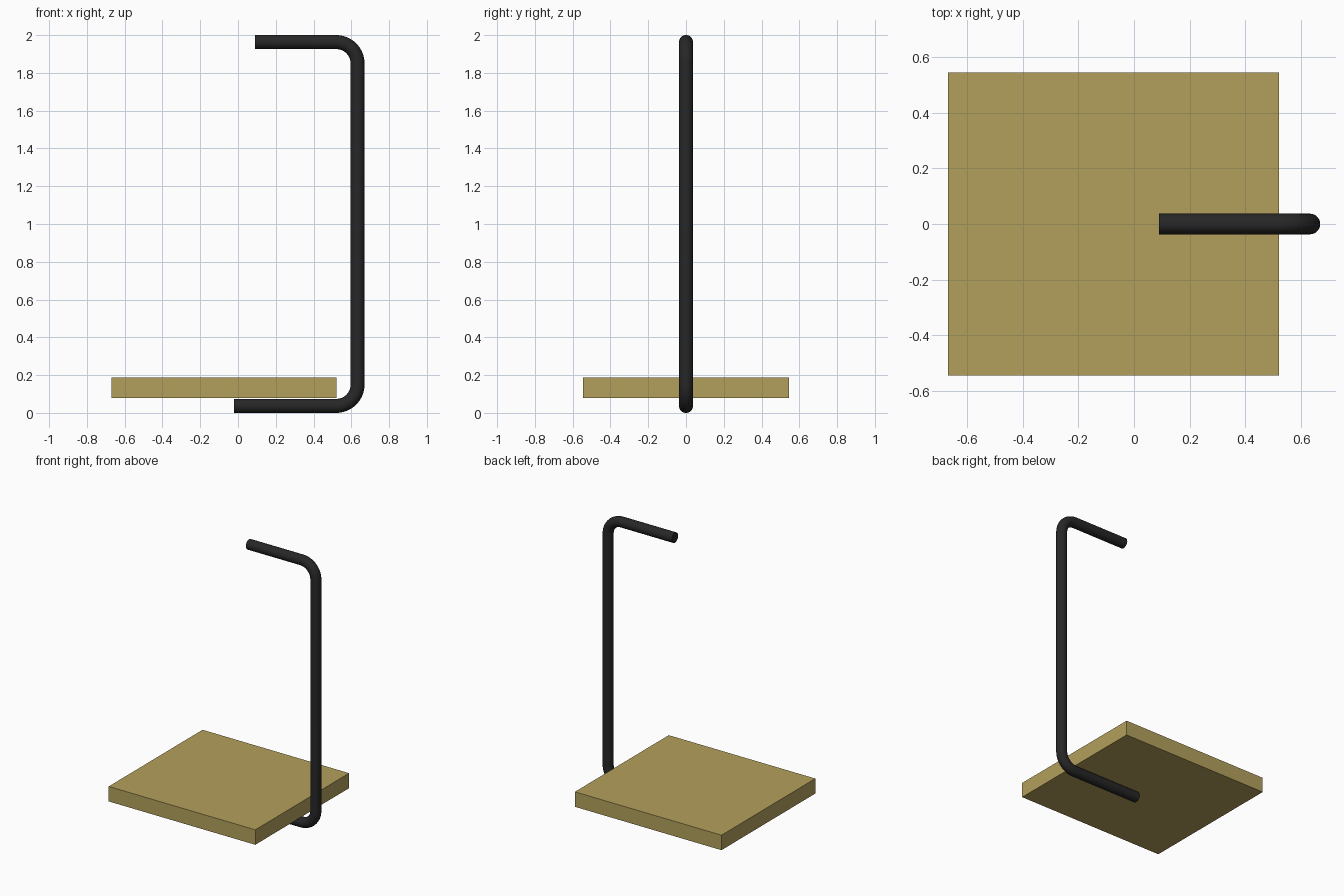
import bpy, bmesh, math
from mathutils import Vector, Matrix

if "Cube" in bpy.data.objects:
    bpy.data.objects.remove(bpy.data.objects["Cube"])


def material(name, rgb):
    m = bpy.data.materials.new(name)
    m.diffuse_color = (*rgb, 1)
    m.use_nodes = True
    m.node_tree.nodes["Principled BSDF"].inputs["Base Color"].default_value = m.diffuse_color
    return m


def add_object(name, bm, mat):
    bmesh.ops.recalc_face_normals(bm, faces=bm.faces)
    me = bpy.data.meshes.new(name)
    bm.to_mesh(me)
    bm.free()
    me.materials.append(mat)
    ob = bpy.data.objects.new(name, me)
    bpy.context.collection.objects.link(ob)
    return ob


wood = material("tan wood", (0.45, 0.352, 0.107))
black = material("black metal", (0.02, 0.02, 0.02))

# Flat base board
x0, x1, half_y, z0, z1 = -0.67, 0.522, 0.545, 0.078, 0.188
bm = bmesh.new()
bmesh.ops.create_cube(bm, size=1, matrix=Matrix.Translation(((x0 + x1) / 2, 0, (z0 + z1) / 2))
                      @ Matrix.Diagonal((x1 - x0, 2 * half_y, z1 - z0, 1)))
add_object("base_board", bm, wood)

# Bent rod: centre line with rounded corners, as (point, direction angle in xz)
R, BEND, SIDES, STEPS = 0.037, 0.113, 32, 16
post_x, low, high = 0.67 - R, R, 2 - R
path = [(-0.02, low, 0.0)]
for cz, start in ((low + BEND, 0.0), (high - BEND, math.pi / 2)):
    for i in range(STEPS + 1):
        a = start + math.pi / 2 * i / STEPS
        path.append((post_x - BEND + BEND * math.sin(a), cz - BEND * math.cos(a), a))
path.append((0.09, high, math.pi))

# Sweep a circle along the path
bm = bmesh.new()
rings = []
for x, z, a in path:
    side = Vector((-math.sin(a), 0, math.cos(a)))
    ring = []
    for k in range(SIDES):
        t = 2 * math.pi * k / SIDES
        ring.append(bm.verts.new(Vector((x, 0, z)) + side * R * math.cos(t)
                                 + Vector((0, R * math.sin(t), 0))))
    rings.append(ring)
for r, s in zip(rings, rings[1:]):
    for k in range(SIDES):
        n = (k + 1) % SIDES
        bm.faces.new((r[k], r[n], s[n], s[k]))
bm.faces.new(rings[0])
bm.faces.new(rings[-1])
rod = add_object("bent_rod", bm, black)

bpy.context.view_layer.objects.active = rod
rod.select_set(True)
bpy.ops.object.shade_smooth_by_angle(angle=math.radians(35))
